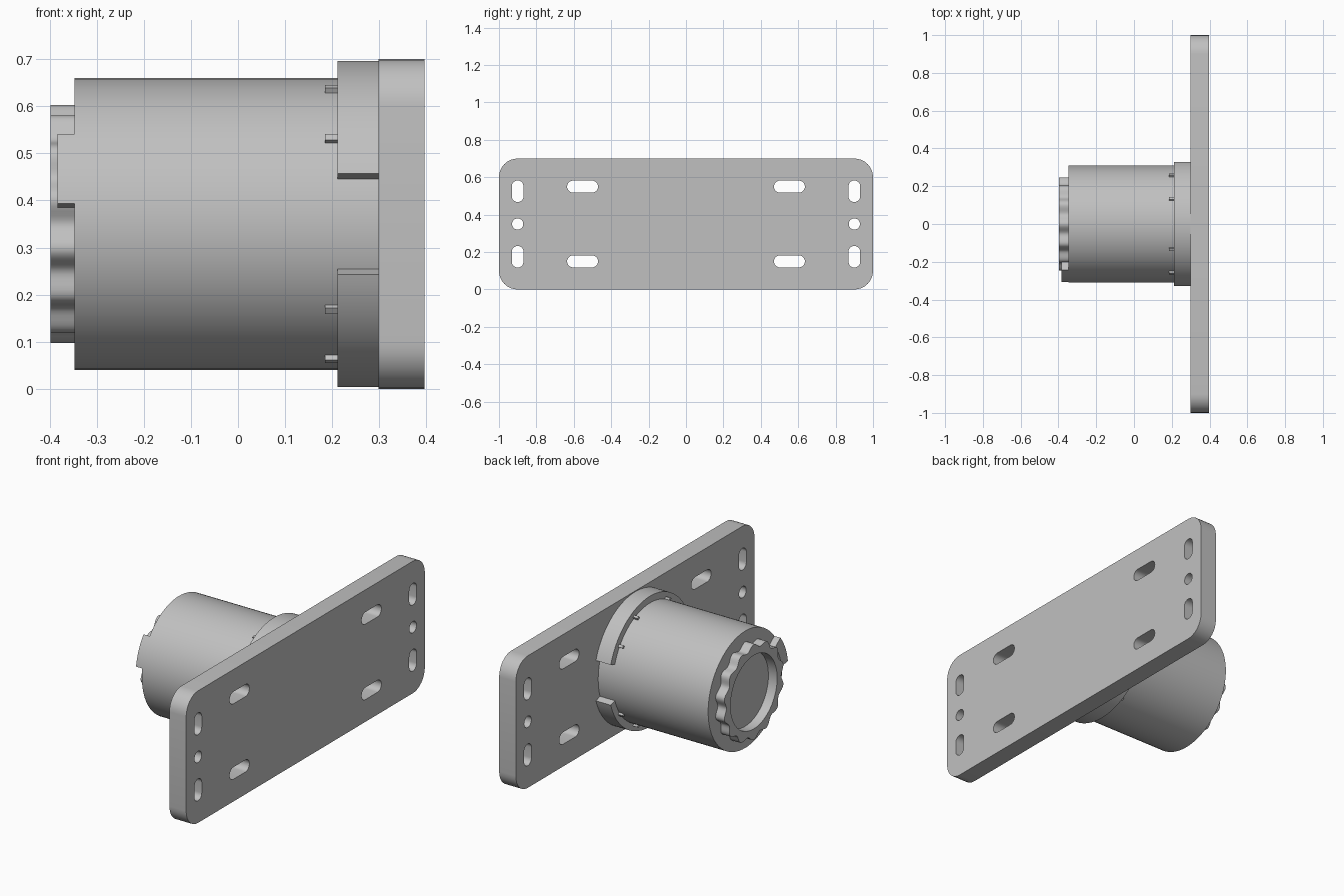
import bpy, bmesh
from math import sin, cos, pi, radians
from mathutils import Matrix

cube = bpy.data.objects.get("Cube")
if cube:
    bpy.data.objects.remove(cube, do_unlink=True)

grey = bpy.data.materials.new("light grey")
grey.use_nodes = True
colour = (0.53, 0.53, 0.53, 1)
grey.diffuse_color = colour
grey.node_tree.nodes["Principled BSDF"].inputs["Base Color"].default_value = colour

AXIS_Z = 0.35
# profile axes: across = world y, up = world z, extrusion = world x
TURN = Matrix(((0, 0, 1, 0), (1, 0, 0, 0), (0, 1, 0, 0), (0, 0, 0, 1)))


def arc(r, start, end, steps, cy=0.0, cz=AXIS_Z):
    angles = [radians(start + (end - start) * i / steps) for i in range(steps + 1)]
    return [(cy + r * cos(a), cz + r * sin(a)) for a in angles]


def circle(r, steps, cy=0.0, cz=AXIS_Z):
    return arc(r, 0, 360, steps, cy, cz)[:-1]


def rounded_box(cy, cz, width, height, r):
    points = []
    for i, (sy, sz) in enumerate(((1, 1), (-1, 1), (-1, -1), (1, -1))):
        points += arc(r, 90 * i, 90 * i + 90, 8,
                      cy + sy * (width / 2 - r), cz + sz * (height / 2 - r))
    return points


def sector(inner, outer, start, end, steps=32):
    return arc(outer, start, end, steps) + arc(inner, end, start, steps)


def extrude(name, loops, x0, x1):
    """Fill an outline with its holes and extrude it along x."""
    curve = bpy.data.curves.new(name + "_profile", 'CURVE')
    curve.dimensions = '2D'
    curve.fill_mode = 'BOTH'
    curve.extrude = (x1 - x0) / 2
    for loop in loops:
        spline = curve.splines.new('POLY')
        spline.points.add(len(loop) - 1)
        for p, (a, b) in zip(spline.points, loop):
            p.co = (a, b, 0, 1)
        spline.use_cyclic_u = True
    helper = bpy.data.objects.new(name + "_profile", curve)
    bpy.context.collection.objects.link(helper)
    bpy.context.view_layer.update()
    graph = bpy.context.evaluated_depsgraph_get()
    mesh = bpy.data.meshes.new_from_object(helper.evaluated_get(graph))
    bpy.data.objects.remove(helper, do_unlink=True)

    bm = bmesh.new()
    bm.from_mesh(mesh)
    bm.transform(Matrix.Translation(((x0 + x1) / 2, 0, 0)) @ TURN)
    bmesh.ops.remove_doubles(bm, verts=bm.verts, dist=0.0002)
    bmesh.ops.recalc_face_normals(bm, faces=bm.faces)
    bm.to_mesh(mesh)
    bm.free()
    mesh.materials.clear()
    mesh.materials.append(grey)
    mesh.name = name
    obj = bpy.data.objects.new(name, mesh)
    bpy.context.collection.objects.link(obj)
    bpy.ops.object.select_all(action='DESELECT')
    obj.select_set(True)
    bpy.context.view_layer.objects.active = obj
    bpy.ops.object.shade_smooth_by_angle(angle=radians(30))
    return obj


# Mounting plate with slots and round holes
plate = [rounded_box(0, AXIS_Z, 2.0, 0.70, 0.10)]
for side in (-1, 1):
    plate.append(circle(0.03, 24, side * 0.9))
    for level in (-1, 1):
        plate.append(rounded_box(side * 0.9, AXIS_Z + level * 0.175, 0.062, 0.115, 0.0305))
        plate.append(rounded_box(side * 0.553, AXIS_Z + level * 0.2, 0.165, 0.064, 0.0315))
extrude("mounting_plate", plate, 0.298, 0.396)

# Main barrel
extrude("barrel", [circle(0.31, 96)], -0.347, 0.299)

# Collar halves around the barrel, open at both sides
for name, middle in (("upper_collar", 90), ("lower_collar", 270)):
    extrude(name, [sector(0.305, 0.346, middle - 72, middle + 72, 48)], 0.211, 0.299)

# Small ribs in front of the collar
for i, angle in enumerate((35, 65, 115, 145, 215, 245, 295, 325)):
    extrude("collar_rib_%d" % (i + 1),
            [sector(0.305, 0.322, angle - 1.3, angle + 1.3, 2)], 0.185, 0.212)

# Scalloped end ring with an open centre
scallops = []
for i in range(168):
    a = 2 * pi * i / 168
    r = 0.241 + 0.012 * cos(14 * (a - pi / 2))
    scallops.append((r * cos(a), AXIS_Z + r * sin(a)))
extrude("end_ring", [scallops, circle(0.195, 72)], -0.398, -0.346)

# Locking tab on the barrel rim
extrude("locking_tab", [sector(0.255, 0.31, 142, 172, 16)], -0.383, -0.346)
bpy.data.objects["locking_tab"].select_set(False)
